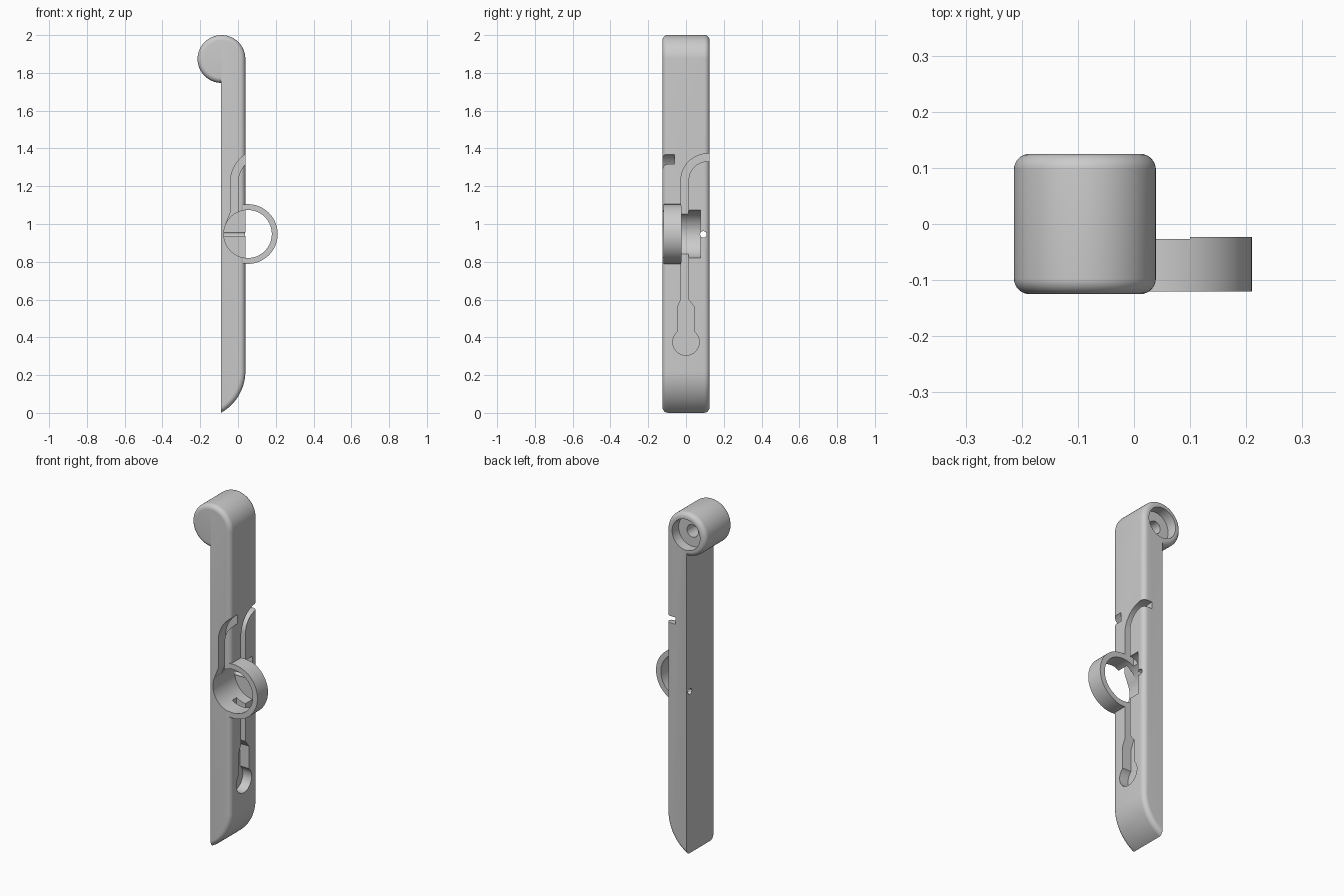
import bpy, bmesh
from math import cos, sin, pi, acos, asin, radians, sqrt

if "Cube" in bpy.data.objects:
    bpy.data.objects.remove(bpy.data.objects["Cube"])


def make_object(name, bm):
    bmesh.ops.recalc_face_normals(bm, faces=bm.faces)
    me = bpy.data.meshes.new(name)
    bm.to_mesh(me)
    bm.free()
    ob = bpy.data.objects.new(name, me)
    bpy.context.collection.objects.link(ob)
    return ob


def loft(name, sections):
    """Skin equal-length closed loops and cap both ends."""
    bm = bmesh.new()
    loops = [[bm.verts.new(p) for p in s] for s in sections]
    n = len(loops[0])
    for a, b in zip(loops, loops[1:]):
        for i in range(n):
            j = (i + 1) % n
            bm.faces.new((a[i], a[j], b[j], b[i]))
    bm.faces.new(loops[0])
    bm.faces.new(loops[-1])
    return make_object(name, bm)


def prism(name, pts, axis, t0, t1):
    """Extrude a (u, z) outline along x or y."""
    place = (lambda u, v, t: (t, u, v)) if axis == 'x' else (lambda u, v, t: (u, t, v))
    return loft(name, [[place(u, v, t) for u, v in pts] for t in (t0, t1)])


def arc(cx, cz, r, a0, a1, n=32):
    return [(cx + r * cos(a0 + (a1 - a0) * i / n), cz + r * sin(a0 + (a1 - a0) * i / n))
            for i in range(n + 1)]


def circle(cx, cz, r, n=64):
    return arc(cx, cz, r, 0, 2 * pi, n)[:-1]


def combine(target, other, op):
    m = target.modifiers.new(op, 'BOOLEAN')
    m.operation, m.object, m.solver = op, other, 'EXACT'
    bpy.context.view_layer.objects.active = target
    bpy.ops.object.modifier_apply(modifier=m.name)
    bpy.data.objects.remove(other, do_unlink=True)


# body: round head, straight bar, curved chisel tip, filleted side edges
W, F, BACK = 0.125, 0.028, -0.09
HX, HZ, HR = -0.0875, 1.8735, 0.1265


def outline(d):
    r = 0.251 - d
    tip = arc(-0.212, 0.22, r, -acos((BACK + 0.212) / r), 0, 24)
    rh = HR - d
    head = arc(HX, HZ, rh, 0, 2 * pi - acos((BACK - HX) / rh), 72)
    return tip + head


steps = [(F * (1 - sin(a)), W - F * (1 - cos(a)))
         for a in [i * pi / 2 / 8 for i in range(9)]]
rings = [(F * (1 - cos(t * pi / 16)), W - F * (1 - sin(t * pi / 16))) for t in range(9)]
levels = [(d, -y) for d, y in reversed(rings)] + rings
body = loft("body", [[(x, y, z) for x, z in outline(d)] for d, y in levels])

# finger ring, merged into the bar and bored through with the side pocket
RX, RZ = 0.052, 0.947
ring = prism("ring", arc(RX, RZ, 0.158, radians(-105), radians(105), 64), 'y', -0.12, -0.023)
combine(body, ring, 'UNION')
combine(body, prism("pocket", circle(RX, RZ, 0.127, 96), 'y', -0.14, 0.078), 'DIFFERENCE')

# stepped recess in the back end of the head
combine(body, prism("recess", circle(HX, HZ, 0.09), 'y', 0.065, 0.2), 'DIFFERENCE')
combine(body, prism("recess_hole", circle(HX, HZ, 0.036), 'y', -0.03, 0.1), 'DIFFERENCE')

# groove on the broad face: keyhole, neck, narrow track, curve out to the back edge
C, H = -0.007, 0.02
a = asin(0.045 / 0.07)
right = [(C + H, 0.61), (C + H, 1.23)]
key = arc(0, 0.375, 0.07, pi / 2 + a, 2.5 * pi - a, 40)
track = (key + [(0.045, 0.56), (C + H, 0.60)]
         + list(reversed(arc(0.115, 1.23, 0.102, pi / 2, pi, 20)))[0:21]
         + [(0.2, 1.332), (0.2, 1.372)]
         + arc(0.115, 1.23, 0.142, pi / 2, pi, 20)
         + [(C - H, 0.60), (-0.045, 0.56)])
combine(body, prism("face_groove", track, 'x', -0.018, 0.1), 'DIFFERENCE')

# groove on the narrow front side, flaring into the pocket and curving out to the bar edge
side = ([(0.02, 0.99), (0.0, 1.05)]
        + list(reversed(arc(0.14, 1.22, 0.14, pi / 2, pi, 20)))
        + arc(0.14, 1.22, 0.18, pi / 2, pi, 20)
        + [(-0.04, 1.06), (-0.064, 1.0)])
combine(body, prism("side_groove", side, 'y', -0.2, -0.06), 'DIFFERENCE')

# small cord hole through the bar
combine(body, prism("cord_hole", circle(0.092, 0.945, 0.017, 32), 'x', -0.2, 0.15), 'DIFFERENCE')

# smooth shading with crisp edges
bpy.ops.object.select_all(action='DESELECT')
body.select_set(True)
bpy.context.view_layer.objects.active = body
bpy.ops.object.shade_smooth_by_angle(angle=radians(30))
